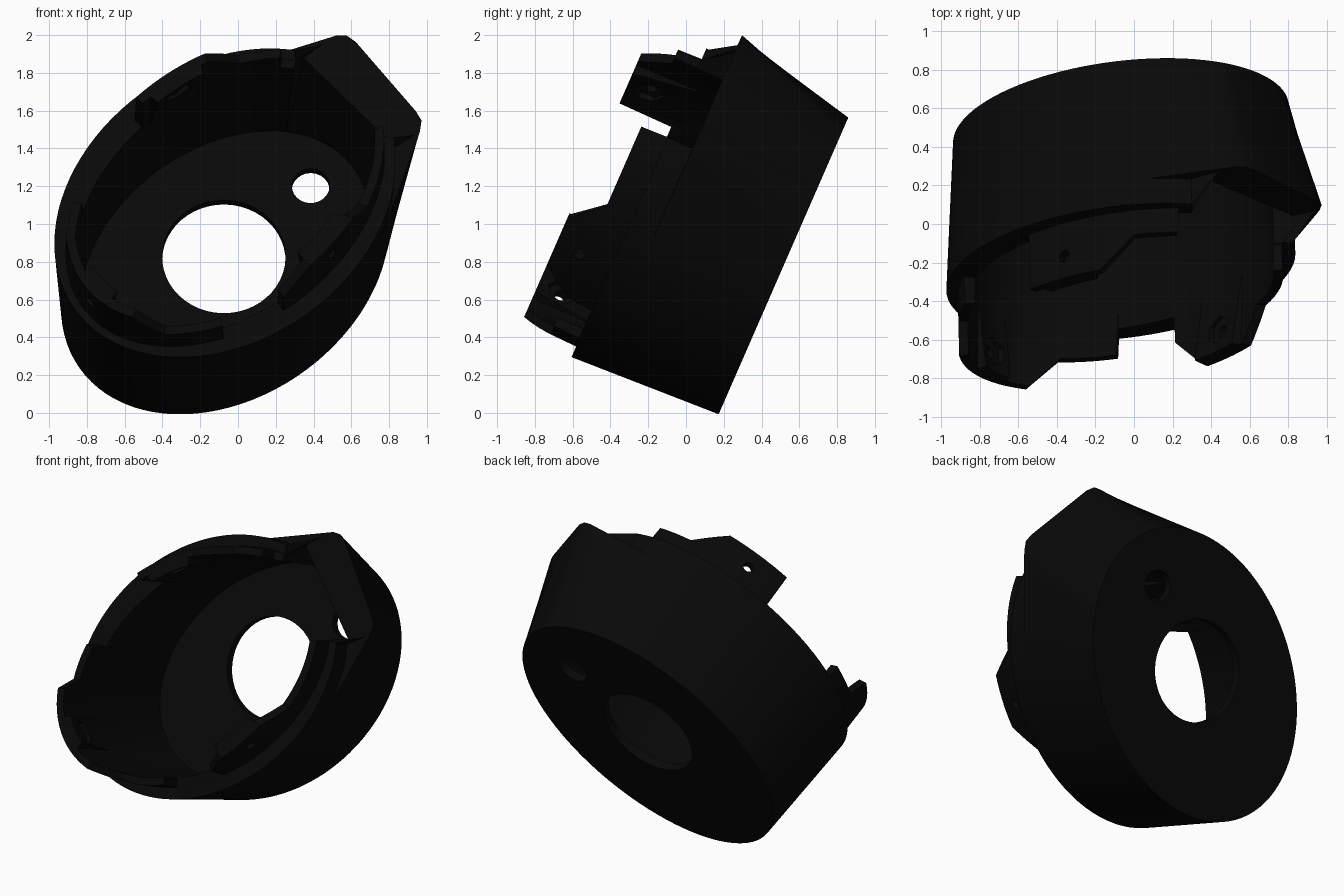
import bpy
import bmesh
from math import sin, cos, radians
from mathutils import Matrix, Vector

cube = bpy.data.objects.get("Cube")
if cube:
    bpy.data.objects.remove(cube)

black = bpy.data.materials.new("matte black")
black.use_nodes = True
colour = (0.0025, 0.0025, 0.0025, 1)
black.diffuse_color = colour
black.node_tree.nodes["Principled BSDF"].inputs["Base Color"].default_value = colour

# Tilted frame: local x is the long axis of the oval, local z points out of the opening
TILT = (Matrix.Translation((-0.068, 0.516, 0.778))
        @ Matrix.Rotation(radians(66.4), 4, 'X') @ Matrix.Rotation(radians(43.5), 4, 'Z'))

# Lip height around the oval: (angle, depth from the back)
LIP = [(0, .835), (35.8, .835), (36.2, .97), (52, .97),
       (64, 1.14), (90.8, 1.14), (91.2, .835), (129.8, .835), (130.2, .985), (147, .985),
       (152, 1.15), (201, 1.15), (214, .985), (235.8, .985), (236.2, .835), (257.8, .835),
       (258.2, .985), (269, 1.15), (290, 1.15), (300, .985), (333, .985), (333.4, .835),
       (360, .835)]
# Straight-sided corner that sticks out at the rim: (angle, x, y)
CORNER = [(-59, .52, -.66), (-42, 1.04, -.385), (-22, 1.075, -.365), (-19, 1.125, -.325),
          (-16, 1.14, -.265), (14, 1.185, .245), (17, 1.175, .305), (20, 1.14, .34),
          (38, 1.1, .358), (43, .739, .525)]
BOSSES = (77, 178, 279)
PAD = (-26, 30)
PAD_Z = .69


def interp(table, t):
    for a, b in zip(table, table[1:]):
        if a[0] <= t <= b[0]:
            k = (t - a[0]) / (b[0] - a[0])
            return [u + (v - u) * k for u, v in zip(a[1:], b[1:])]
    return None


def oval(a, b, t, z):
    return Vector((a * cos(radians(t)), b * sin(radians(t)), z))


def section(t):
    """Points from the back edge, over the rim and lip, to the cavity floor."""
    turn = t if t < 180 else t - 360
    back, floor = oval(.975, .735, t, 0), oval(.87, .63, t, .06)
    corner = interp(CORNER, turn)
    outer = Vector((*corner, PAD_Z)) if corner else oval(1.004, .764, t, PAD_Z)
    if PAD[0] < turn < PAD[1]:
        # Flat pad on the corner with a straight inner edge
        edge = Vector((.92, .74 * sin(radians(t)), PAD_Z))
        pad = [outer.lerp(edge, k / 5) for k in range(1, 6)]
        return [back, outer, *pad, edge - Vector((.01, 0, .08)), floor]
    top = max(interp(LIP, t)[0], .839)
    thick = .1 if min(abs(t - b) for b in BOSSES) < 10 else .05
    return [back, outer, oval(1.004, .764, t, PAD_Z + .002), oval(1.01, .77, t, .835),
            oval(.97, .68, t, .835), oval(.97, .67, t, top),
            oval(.97 - thick, .67 - thick, t, top), oval(.92, .63, t, .755), floor]


def make(name, bm):
    bmesh.ops.recalc_face_normals(bm, faces=bm.faces)
    mesh = bpy.data.meshes.new(name)
    bm.to_mesh(mesh)
    bm.free()
    mesh.materials.append(black)
    obj = bpy.data.objects.new(name, mesh)
    obj.matrix_world = TILT
    bpy.context.collection.objects.link(obj)
    return obj


# Cup body, lofted round the oval
angles = {float(a) for a in range(0, 360, 4)} | {float(k[0]) for k in LIP if k[0] < 360}
angles |= {float(k[0] % 360) for k in CORNER}
for b in BOSSES:
    angles |= {b - 10.2, b - 9.8, b + 9.8, b + 10.2}
for edge in PAD:
    angles |= {edge % 360 - .2, edge % 360 + .2}
bm = bmesh.new()
columns = [[bm.verts.new(p) for p in section(t)] for t in sorted(angles)]
for i, col in enumerate(columns):
    prev = columns[i - 1]
    for j in range(len(col) - 1):
        bm.faces.new((prev[j], col[j], col[j + 1], prev[j + 1]))
bm.faces.new([c[0] for c in columns])
bm.faces.new([c[-1] for c in columns])
body = make("cup_body", bm)


def cut(radius, sides, length, centre, axis):
    """Drill a prism through the body."""
    bm = bmesh.new()
    turn = Vector(axis).to_track_quat('Z', 'Y').to_matrix().to_4x4()
    bmesh.ops.create_cone(bm, cap_ends=True, segments=sides, radius1=radius, radius2=radius,
                          depth=length, matrix=Matrix.Translation(centre) @ turn)
    cutter = make("hole_cutter", bm)
    cutter.hide_render = True
    mod = body.modifiers.new("hole", 'BOOLEAN')
    mod.operation = 'DIFFERENCE'
    mod.solver = 'EXACT'
    mod.object = cutter
    with bpy.context.temp_override(object=body, active_object=body, selected_objects=[body]):
        bpy.ops.object.modifier_apply(modifier=mod.name)
    bpy.data.objects.remove(cutter)


# Lens opening and cable hole in the back plate
cut(.327, 48, .3, (.014, .025, .03), (0, 0, 1))
cut(.1, 24, .3, (.629, .005, .03), (0, 0, 1))

# Screw holes and hexagonal nut pockets in the three tabs
for t in BOSSES:
    out = Vector((.67 * cos(radians(t)), .97 * sin(radians(t)), 0)).normalized()
    wall = oval(.97, .67, t, 1.02)
    cut(.032, 16, .4, wall, out)
    cut(.08, 6, .1, wall - out * .1, out)

bpy.ops.object.select_all(action='DESELECT')
body.select_set(True)
bpy.context.view_layer.objects.active = body
bpy.ops.object.shade_smooth_by_angle(angle=radians(30))
